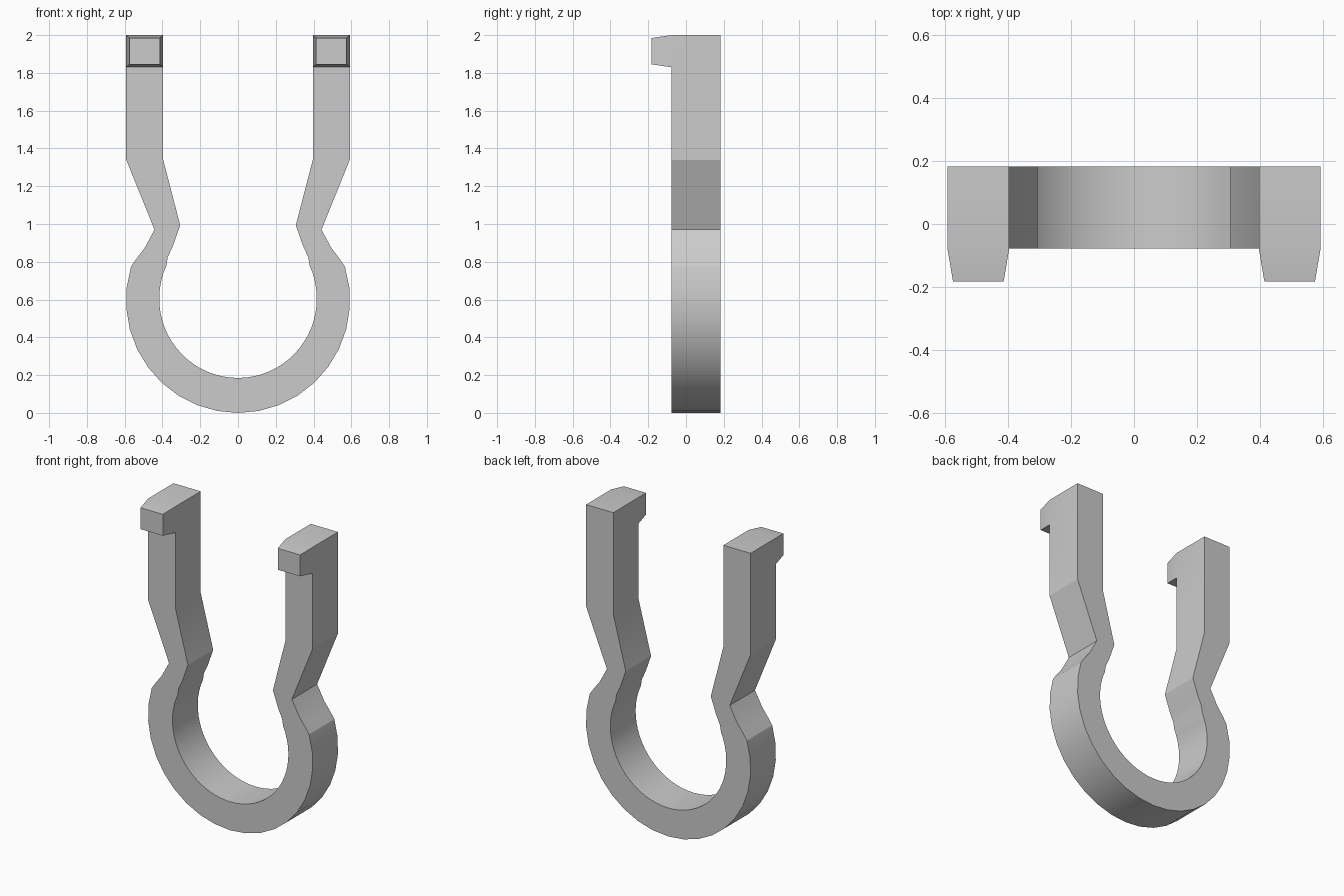
import bpy, bmesh
from math import sin, cos, pi, radians, asin

if "Cube" in bpy.data.objects:
    bpy.data.objects.remove(bpy.data.objects["Cube"])

BACK, FRONT, TIP = 0.182, -0.078, -0.182
CZ = 0.597


def arc(rx, rz, cz, z_end, n):
    """Points from the bottom of a circle round its right side up to z_end."""
    a0, a1 = -pi / 2, asin((z_end - cz) / rz)
    return [(rx * cos(a0 + (a1 - a0) * i / n), cz + rz * sin(a0 + (a1 - a0) * i / n))
            for i in range(n + 1)]


# Half profile: outer ring and neck, then arm, then back down the inside
outer = arc(0.593, CZ, CZ, 0.775, 10)
outer += [(0.535, 0.82), (0.495, 0.872), (0.442, 0.97), (0.592, 1.34), (0.592, 1.83)]
inner = arc(0.417, 0.42, 0.605, 0.78, 20)
inner += [(0.372, 0.825), (0.345, 0.882), (0.306, 0.993), (0.396, 1.34), (0.396, 1.83)]

bm = bmesh.new()
out_v = [bm.verts.new((x, BACK, z)) for x, z in outer]
in_v = [bm.verts.new((x, BACK, z)) for x, z in inner]
top = [bm.verts.new((x, BACK, 2.0)) for x in (0.592, 0.396)]
body = bm.faces.new(out_v + in_v[::-1])
end = bm.faces.new([out_v[-1], top[0], top[1], in_v[-1]])

# Thickness, front to back
ext = bmesh.ops.extrude_face_region(bm, geom=[body, end], use_keep_orig=True)
new_v = [g for g in ext["geom"] if isinstance(g, bmesh.types.BMVert)]
bmesh.ops.translate(bm, verts=new_v, vec=(0, FRONT - BACK, 0))

# Tapered hook on the front of the arm end
face = next(f for f in bm.faces if len(f.verts) == 4
            and all(abs(v.co.y - FRONT) < 1e-4 for v in f.verts))
hook = bmesh.ops.extrude_discrete_faces(bm, faces=[face])["faces"][0]
mid = hook.calc_center_median()
for v in hook.verts:
    v.co.x = mid.x + (v.co.x - mid.x) * 0.82
    v.co.z = mid.z + (v.co.z - mid.z) * 0.82
    v.co.y = TIP

# Open the centre plane for mirroring
bmesh.ops.delete(bm, geom=[f for f in bm.faces if all(abs(v.co.x) < 1e-4 for v in f.verts)],
                 context='FACES')
bmesh.ops.recalc_face_normals(bm, faces=bm.faces)
if sum(f.normal.y * f.calc_area() for f in bm.faces if f.calc_center_median().y > BACK - 1e-3) < 0:
    bmesh.ops.reverse_faces(bm, faces=bm.faces)

mesh = bpy.data.meshes.new("spring_clip")
bm.to_mesh(mesh)
bm.free()
clip = bpy.data.objects.new("spring_clip", mesh)
bpy.context.collection.objects.link(clip)

# Second half
mirror = clip.modifiers.new("mirror", 'MIRROR')
mirror.use_clip = True
mirror.merge_threshold = 0.0005

bpy.context.view_layer.objects.active = clip
clip.select_set(True)
bpy.ops.object.modifier_apply(modifier="mirror")
bpy.ops.object.shade_smooth_by_angle(angle=radians(18))
